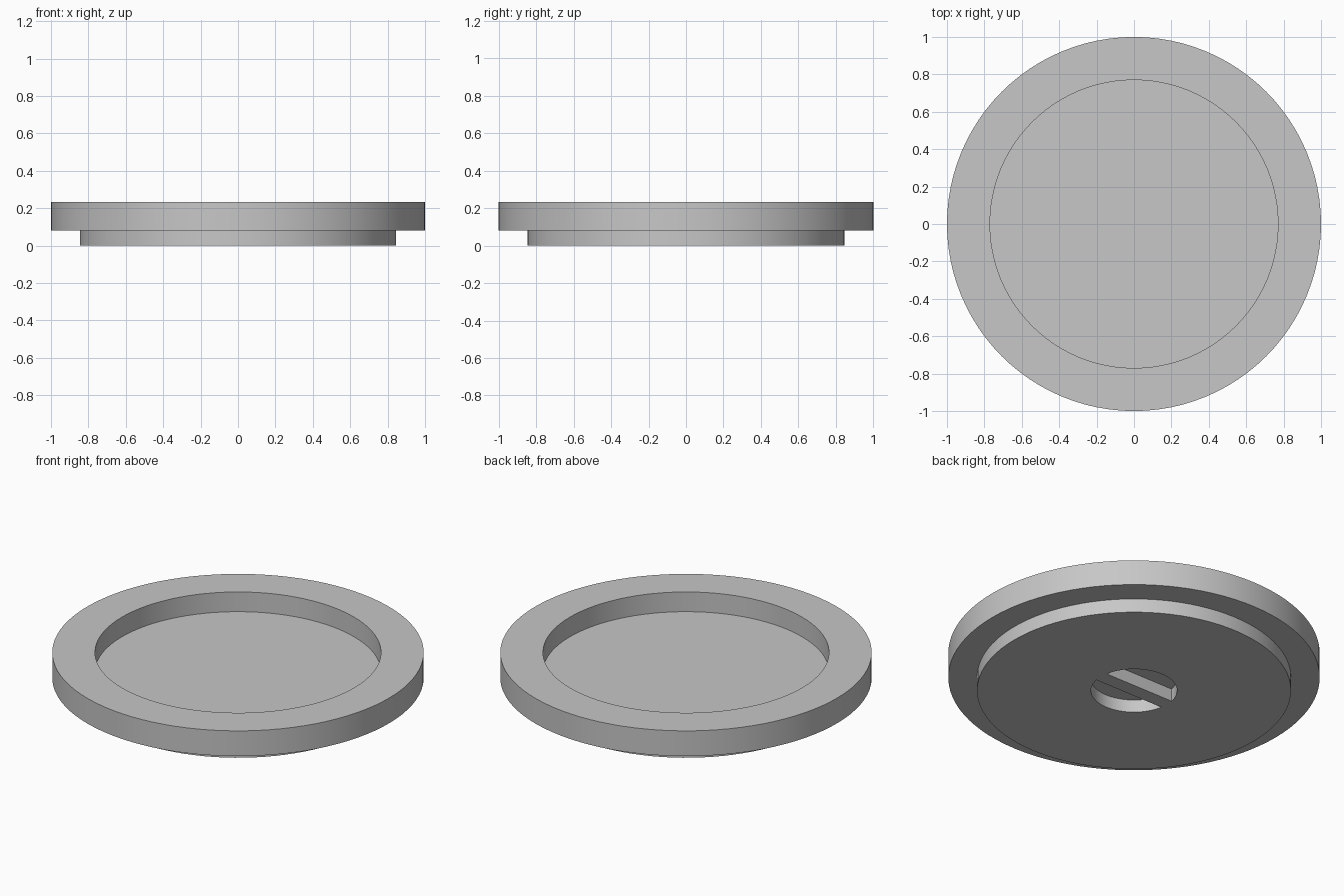
import bpy, bmesh, math
from mathutils import Vector

if "Cube" in bpy.data.objects:
    bpy.data.objects.remove(bpy.data.objects["Cube"], do_unlink=True)

SEGMENTS = 96
POCKET_R, POCKET_TOP = 0.232, 0.075
BAR_HALF = 0.043

grey = bpy.data.materials.new("plain grey")
grey.use_nodes = True
colour = (0.57, 0.57, 0.57, 1)
grey.diffuse_color = colour
grey.node_tree.nodes["Principled BSDF"].inputs["Base Color"].default_value = colour


def finish(bm, name):
    bmesh.ops.recalc_face_normals(bm, faces=bm.faces)
    mesh = bpy.data.meshes.new(name)
    bm.to_mesh(mesh)
    bm.free()
    mesh.materials.append(grey)
    obj = bpy.data.objects.new(name, mesh)
    bpy.context.collection.objects.link(obj)
    bpy.ops.object.select_all(action='DESELECT')
    obj.select_set(True)
    bpy.context.view_layer.objects.active = obj
    bpy.ops.object.shade_smooth_by_angle(angle=math.radians(30))
    return obj


# Stepped disc: recessed top, narrower foot, round pocket underneath
profile = [(0, 0.115), (0.77, 0.115), (0.77, 0.232), (1, 0.232), (1, 0.082),
           (0.845, 0.082), (0.845, 0), (POCKET_R, 0),
           (POCKET_R, POCKET_TOP), (0, POCKET_TOP)]
bm = bmesh.new()
verts = [bm.verts.new((r, 0, z)) for r, z in profile]
edges = [bm.edges.new(pair) for pair in zip(verts, verts[1:])]
bmesh.ops.spin(bm, geom=verts + edges, cent=(0, 0, 0), axis=(0, 0, 1),
               angle=math.tau, steps=SEGMENTS, use_merge=True)
bmesh.ops.remove_doubles(bm, verts=bm.verts, dist=1e-4)
finish(bm, "stepped_disc")

# Grip bar across the pocket: a round slug trimmed on both sides
bm = bmesh.new()
bmesh.ops.create_cone(bm, cap_ends=True, segments=SEGMENTS, radius1=POCKET_R,
                      radius2=POCKET_R, depth=POCKET_TOP)
bmesh.ops.translate(bm, verts=bm.verts, vec=(0, 0, POCKET_TOP / 2))
for side in (-1, 1):
    normal = Vector((0, side, 0))
    cut = bmesh.ops.bisect_plane(bm, geom=bm.verts[:] + bm.edges[:] + bm.faces[:],
                                 plane_co=normal * BAR_HALF, plane_no=normal,
                                 clear_outer=True)
    rim = [e for e in cut["geom_cut"] if isinstance(e, bmesh.types.BMEdge)]
    bmesh.ops.holes_fill(bm, edges=rim, sides=0)
finish(bm, "grip_bar")
